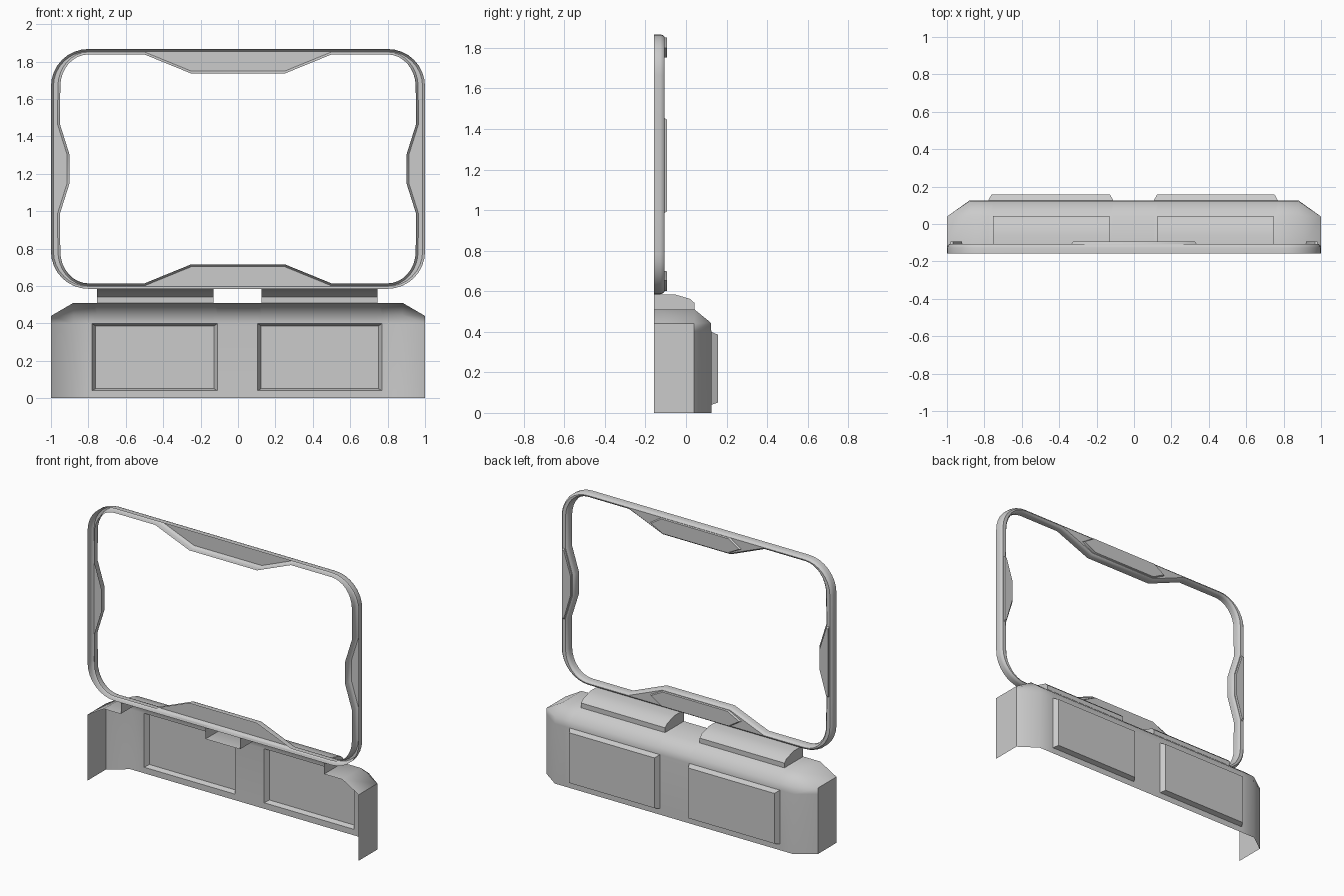
import bpy, bmesh, math
from mathutils import Vector

if "Cube" in bpy.data.objects:
    bpy.data.objects.remove(bpy.data.objects["Cube"])


def finish(name, bm, angle=35):
    bmesh.ops.remove_doubles(bm, verts=bm.verts, dist=0.0005)
    bmesh.ops.recalc_face_normals(bm, faces=bm.faces)
    me = bpy.data.meshes.new(name)
    bm.to_mesh(me)
    bm.free()
    ob = bpy.data.objects.new(name, me)
    bpy.context.collection.objects.link(ob)
    bpy.ops.object.select_all(action='DESELECT')
    ob.select_set(True)
    bpy.context.view_layer.objects.active = ob
    bpy.ops.object.shade_smooth_by_angle(angle=math.radians(angle))
    return ob


def skin(bm, rows, closed=False, skip=lambda i, j: False):
    """Bridge equal-length rows of points with quads."""
    grid = [[bm.verts.new(p) for p in r] for r in rows]
    n = len(grid)
    for i in range(n if closed else n - 1):
        a, b = grid[i], grid[(i + 1) % n]
        for j in range(len(a) - 1):
            if not skip(i, j):
                bm.faces.new((a[j], a[j + 1], b[j + 1], b[j]))
    return grid


def face(bm, pts):
    bm.faces.new([bm.verts.new(p) for p in pts])


FRONT = -0.157

# Base housing: thin pressed sheet, open at the front and underneath
pads = [(-0.755, -0.13), (0.125, 0.745)]
panels = [(-0.78, -0.11), (0.105, 0.77)]
xs = sorted([-1, -0.88, 0.88, 1] + [x for p in pads + panels for x in p])
mid = [(FRONT, 0.51), (0.042, 0.51), (0.122, 0.445), (0.125, 0.40), (0.125, 0.04), (0.125, 0)]
end = [(FRONT, 0.44), (0.04, 0.44), (0.04, 0.44), (0.04, 0.40), (0.04, 0.04), (0.04, 0)]


def hole(i, j):
    m = (xs[i] + xs[i + 1]) / 2
    spans = pads if j == 0 else panels if j == 3 else []
    return any(a < m < b for a, b in spans)


bm = bmesh.new()
skin(bm, [[(x, y, z) for y, z in (end if abs(x) == 1 else mid)] for x in xs], skip=hole)
for x in (-1, 1):
    face(bm, [(x, FRONT, 0.44), (x, 0.04, 0.44), (x, 0.04, 0.40),
              (x, 0.04, 0.04), (x, 0.04, 0), (x, FRONT, 0)])
bmesh.ops.remove_doubles(bm, verts=bm.verts, dist=0.0005)
bmesh.ops.dissolve_degenerate(bm, edges=bm.edges, dist=0.0005)
finish("base_housing", bm, 50)

# Raised pads on top of the housing that carry the frame
pad_profile = [(FRONT, 0.585), (-0.057, 0.585), (0.02, 0.562), (0.042, 0.542), (0.042, 0.51)]
for k, (a, b) in enumerate(pads):
    bm = bmesh.new()
    skin(bm, [[(x, y, z) for y, z in pad_profile] for x in (a, b)])
    for x in (a, b):
        face(bm, [(x, y, z) for y, z in pad_profile] + [(x, FRONT, 0.51)])
    finish("top_pad_%d" % (k + 1), bm)

# Raised rectangular panels on the back of the housing
for k, (a, b) in enumerate(panels):
    def rect(i, y):
        return [(a + i, y, 0.04 + i * 0.6), (b - i, y, 0.04 + i * 0.6),
                (b - i, y, 0.40 - i * 0.8), (a + i, y, 0.40 - i * 0.8)]
    bm = bmesh.new()
    lo, hi = rect(0, 0.125), rect(0.018, 0.157)
    skin(bm, [lo + lo[:1], hi + hi[:1]])
    face(bm, hi)
    finish("back_panel_%d" % (k + 1), bm)

# Frame: one quarter as outer/inner station pairs, mirrored to a full loop
CZ, TOP = 1.226, 1.867
q = [((0.25, TOP), (0.25, 1.736)), ((0.5, TOP), (0.5, 1.838))]
for i in range(9):
    t = math.radians(90 - i * 11.25)
    c, s = math.cos(t), math.sin(t)
    q.append(((0.8 + 0.2 * c, 1.667 + 0.2 * s), (0.8 + 0.15 * c, 1.667 + 0.171 * s)))
q += [((1, 1.465), (0.952, 1.465)), ((1, 1.30), (0.90, 1.30))]


def flip(st, fx, fz):
    return [tuple((x * fx, CZ + (z - CZ) * fz) for x, z in pair) for pair in st]


loop = q + flip(q[::-1], 1, -1) + flip(q, -1, -1) + flip(q[::-1], -1, 1)
rows = []
for o, i in loop:
    o, i = Vector(o), Vector(i)
    d = (i - o).normalized()
    sect = [(o, FRONT), (o, -0.127), (o + d * 0.004, -0.114), (o + d * 0.013, -0.106),
            (i - d * 0.013, -0.106), (i - d * 0.004, -0.114), (i, -0.127), (i, FRONT)]
    rows.append([(p.x, y, p.y) for p, y in sect])
bm = bmesh.new()
skin(bm, rows, closed=True)
finish("frame", bm, 40)


# Raised grip panels on the widened parts of the frame
def grip(name, outline):
    cx = sum(p[0] for p in outline) / len(outline)
    cz = sum(p[1] for p in outline) / len(outline)
    lo = [(x, -0.106, z) for x, z in outline]
    hi = [(cx + (x - cx) * 0.97, -0.094, cz + (z - cz) * 0.96) for x, z in outline]
    bm = bmesh.new()
    skin(bm, [lo + lo[:1], hi + hi[:1]])
    face(bm, hi)
    finish(name, bm)


wide = [(-0.335, 1.80), (-0.255, 1.852), (0.255, 1.852), (0.335, 1.80), (0.245, 1.752), (-0.245, 1.752)]
tall = [(0.982, 0.985), (0.982, 1.455), (0.968, 1.455), (0.918, 1.295), (0.918, 1.155), (0.968, 0.985)]
for s, zn, xn in ((1, "top", "right"), (-1, "bottom", "left")):
    grip(zn + "_grip", [(x, CZ + (z - CZ) * s) for x, z in wide])
    grip(xn + "_grip", [(x * s, z) for x, z in tall])
